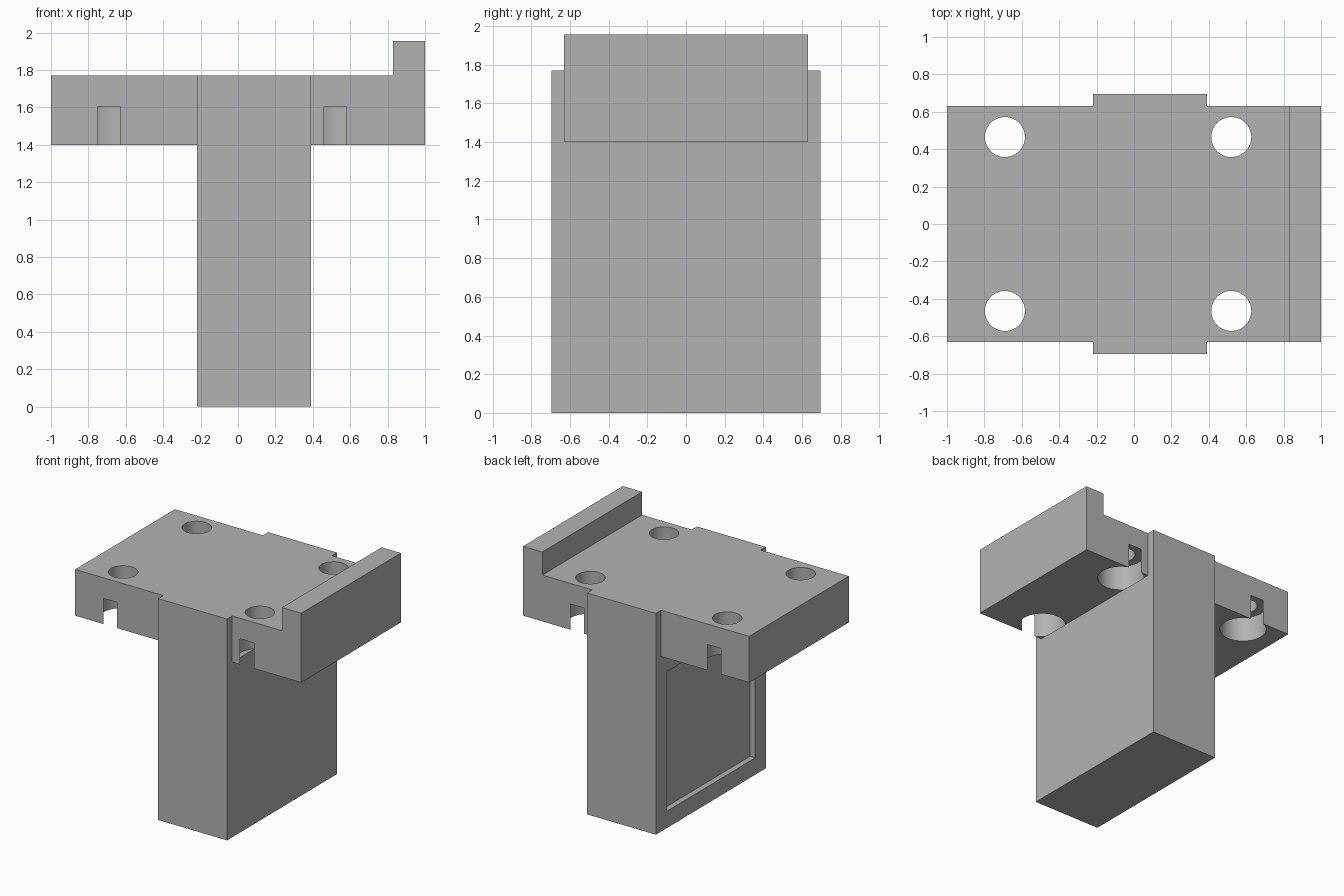
import bpy
import math

cube = bpy.data.objects.get("Cube")
if cube:
    bpy.data.objects.remove(cube, do_unlink=True)

grey = bpy.data.materials.new("plain grey")
grey.use_nodes = True
grey.diffuse_color = (0.45, 0.45, 0.45, 1)
grey.node_tree.nodes["Principled BSDF"].inputs["Base Color"].default_value = (0.45, 0.45, 0.45, 1)


def extrude_profile(name, points, half_depth):
    """Solid from an x-z outline, extruded along y."""
    n = len(points)
    verts = [(x, y, z) for y in (-half_depth, half_depth) for x, z in points]
    faces = [list(range(n)), list(range(2 * n - 1, n - 1, -1))]
    faces += [(i, i + n, (i + 1) % n + n, (i + 1) % n) for i in range(n)]
    mesh = bpy.data.meshes.new(name)
    mesh.from_pydata(verts, [], faces)
    mesh.materials.append(grey)
    obj = bpy.data.objects.new(name, mesh)
    bpy.context.collection.objects.link(obj)
    return obj


def box(name, x0, x1, half_depth, z0, z1):
    return extrude_profile(name, [(x0, z0), (x1, z0), (x1, z1), (x0, z1)], half_depth)


def cylinder(name, x, y, radius, z0, z1):
    bpy.ops.mesh.primitive_cylinder_add(vertices=64, radius=radius, depth=z1 - z0,
                                        location=(x, y, (z0 + z1) / 2))
    obj = bpy.context.object
    obj.name = name
    obj.data.materials.append(grey)
    return obj


def combine(target, tool, operation):
    """Apply a boolean and discard the tool."""
    mod = target.modifiers.new(operation, 'BOOLEAN')
    mod.operation = operation
    mod.solver = 'EXACT'
    mod.object = tool
    bpy.context.view_layer.objects.active = target
    bpy.ops.object.modifier_apply(modifier=mod.name)
    bpy.data.objects.remove(tool, do_unlink=True)


BOTTOM, TOP, BORE_TOP = 1.4, 1.77, 1.605

# Mounting plate with a raised lip along one end
plate = extrude_profile("mounting_bracket", [
    (-1, BOTTOM), (1, BOTTOM), (1, 1.955), (0.83, 1.955), (0.83, TOP), (-1, TOP)], 0.63)

# Central block with a shallow recessed panel on one side
block = box("central_block", -0.22, 0.39, 0.695, 0, TOP)
combine(block, box("panel_cutter", -0.4, -0.175, 0.56, 0.135, 1.25), 'DIFFERENCE')

# Bolt holes, widened below so the bores break through the plate edges
for x in (-0.69, 0.52):
    for y in (-0.465, 0.465):
        combine(plate, cylinder("bolt_hole_cutter", x, y, 0.107, 1.3, 1.9), 'DIFFERENCE')
        combine(plate, cylinder("bore_cutter", x, y, 0.176, 1.3, BORE_TOP), 'DIFFERENCE')
        if x > 0:
            combine(block, cylinder("bore_cutter", x, y, 0.176, BOTTOM, BORE_TOP), 'DIFFERENCE')

# Join into one solid, keeping the edges crisp and the bores smooth
combine(plate, block, 'UNION')
bpy.ops.object.select_all(action='DESELECT')
plate.select_set(True)
bpy.context.view_layer.objects.active = plate
bpy.ops.object.shade_smooth_by_angle(angle=math.radians(30))
